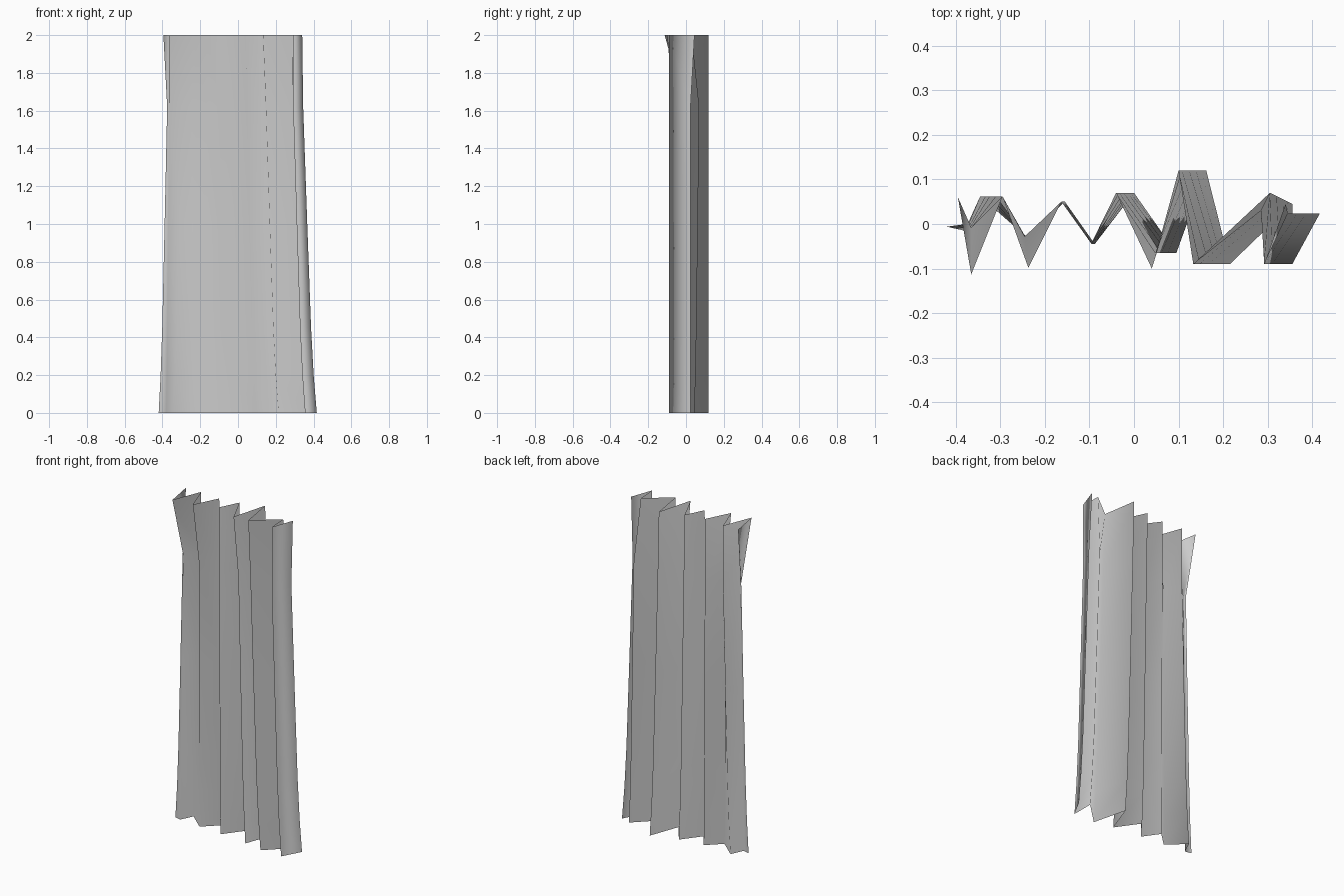
import bpy, bmesh
from mathutils import Vector

if "Cube" in bpy.data.objects:
    bpy.data.objects.remove(bpy.data.objects["Cube"])

# Fold cross-sections (x, y), left to right, at three heights
TOP = [(-.395, .06), (-.365, -.113), (-.295, .062), (-.237, -.098), (-.163, .05),
       (-.095, -.042), (-.04, .07), (.04, -.1), (.1, .12), (.133, -.09),
       (.285, .03), (.292, -.09), (.34, .045)]
HEADING = [(-.375, .0), (-.365, -.008), (-.295, .062), (-.245, -.028), (-.163, .05),
           (-.095, -.045), (-.033, .07), (.048, -.065), (.108, .12), (.148, -.09),
           (.305, .07), (.292, -.09), (.345, .024)]
HEM = [(-.42, -.006), (-.38, -.015), (-.345, .062), (-.24, -.03), (-.155, .05),
       (-.088, -.045), (.0, .07), (.095, -.065), (.162, .12), (.215, -.09),
       (.355, .045), (.355, -.09), (.417, .024)]


def blend(a, b, t):
    return [Vector(p).lerp(Vector(q), t) for p, q in zip(a, b)]


rows = [(2.0, TOP), (1.62, HEADING), (1.0, blend(HEADING, HEM, .3)),
        (.45, blend(HEADING, HEM, .58)), (.2, blend(HEADING, HEM, .77)), (0.0, HEM)]

# Pleated curtain sheet, lofted between the cross-sections
bm = bmesh.new()
grid = [[bm.verts.new((p[0], p[1], z)) for p in row] for z, row in rows]
for upper, lower in zip(grid, grid[1:]):
    for i in range(len(upper) - 1):
        bm.faces.new((upper[i], lower[i], lower[i + 1], upper[i + 1])).smooth = True

mesh = bpy.data.meshes.new("curtain")
bm.to_mesh(mesh)
bm.free()
curtain = bpy.data.objects.new("curtain", mesh)
bpy.context.collection.objects.link(curtain)
